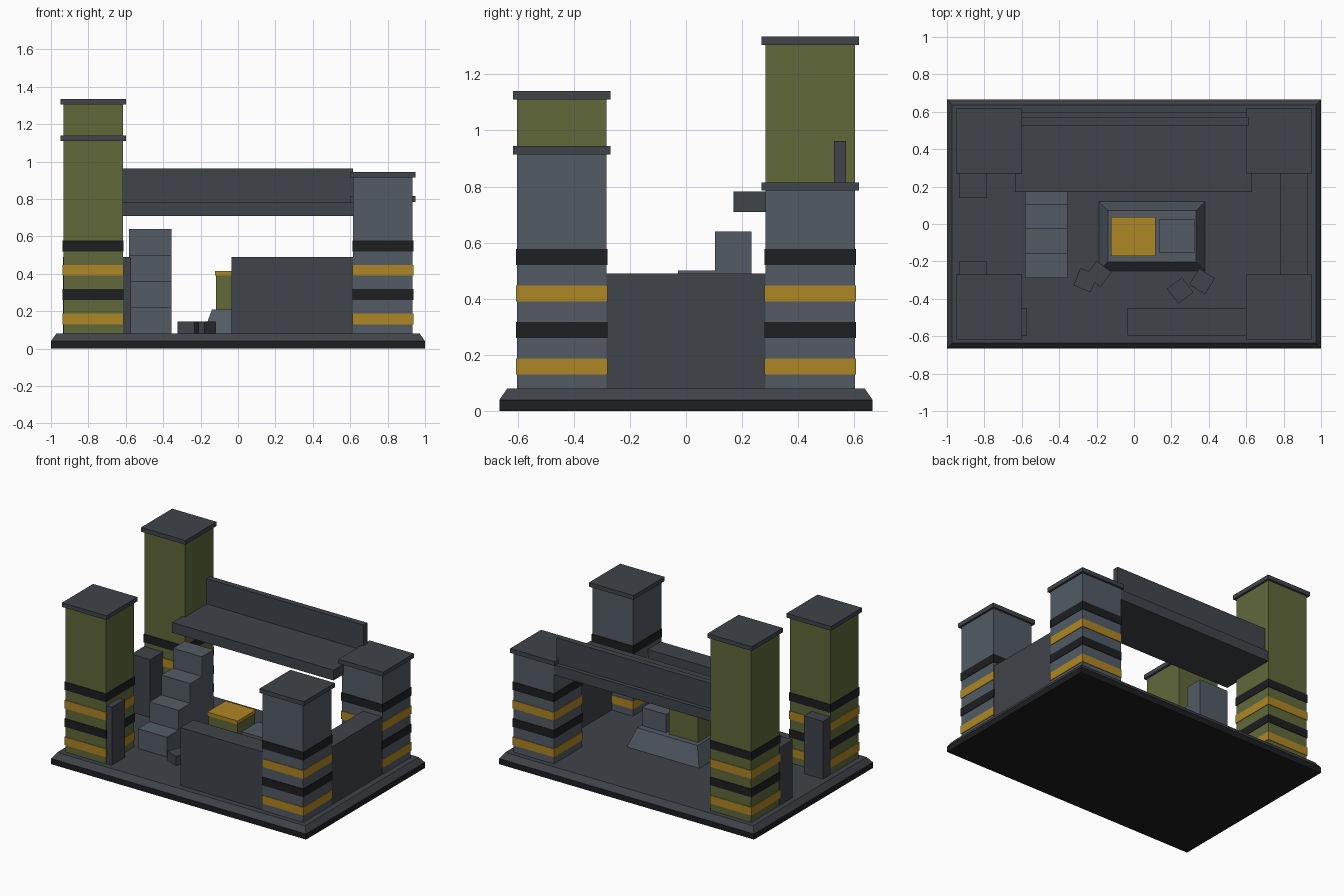
import bpy
from math import radians

if "Cube" in bpy.data.objects:
    bpy.data.objects.remove(bpy.data.objects["Cube"])


def material(name, r, g, b):
    m = bpy.data.materials.new(name)
    m.diffuse_color = (r, g, b, 1)
    m.use_nodes = True
    m.node_tree.nodes["Principled BSDF"].inputs["Base Color"].default_value = m.diffuse_color
    return m


GREY = material("grey", 0.085, 0.105, 0.13)
DARK = material("dark_grey", 0.05, 0.057, 0.067)
BLACK = material("black", 0.012, 0.013, 0.015)
OLIVE = material("olive", 0.115, 0.14, 0.042)
YELLOW = material("yellow", 0.42, 0.24, 0.018)


def frustum(name, mat, x, y, z, inset=0.0, turn=0.0):
    """Box over the ranges x, y, z whose top is drawn in by inset."""
    cx, cy = sum(x) / 2, sum(y) / 2
    hx, hy = (x[1] - x[0]) / 2, (y[1] - y[0]) / 2
    verts = []
    for h, d in ((z[0], 0), (z[1], inset)):
        verts += [(sx * (hx - d), sy * (hy - d), h)
                  for sx, sy in ((-1, -1), (1, -1), (1, 1), (-1, 1))]
    faces = [(3, 2, 1, 0), (4, 5, 6, 7)]
    faces += [(i, (i + 1) % 4, (i + 1) % 4 + 4, i + 4) for i in range(4)]
    mesh = bpy.data.meshes.new(name)
    mesh.from_pydata(verts, [], faces)
    mesh.materials.append(mat)
    ob = bpy.data.objects.new(name, mesh)
    ob.location = (cx, cy, 0)
    ob.rotation_euler.z = radians(turn)
    bpy.context.collection.objects.link(ob)
    return ob


def square(name, mat, cx, cy, half, z):
    return frustum(name, mat, (cx - half, cx + half), (cy - half, cy + half), z)


FLOOR = 0.08

# Base plate with chamfered upper rim
frustum("base_slab", BLACK, (-1, 1), (-0.665, 0.665), (0, 0.04))
frustum("base_floor", DARK, (-1, 1), (-0.665, 0.665), (0.04, FLOOR), 0.028)

# Corner towers with hazard bands and caps
towers = (("front_left", -1, -1, 1.11, OLIVE), ("front_right", 1, -1, 0.915, GREY),
          ("back_left", -1, 1, 1.305, OLIVE), ("back_right", 1, 1, 0.785, GREY))
for name, sx, sy, top, mat in towers:
    x, y = sx * 0.774, sy * 0.443
    square(name + "_tower", mat, x, y, 0.159, (FLOOR, top))
    square(name + "_cap", DARK, x, y, 0.174, (top, top + 0.03))
    for i in range(4):
        z = 0.13 + 0.13 * i
        square(f"{name}_band_{i + 1}", (YELLOW, BLACK)[i % 2], x, y, 0.163, (z, z + 0.058))

# Perimeter walls, with broken stubs at the left and front left
WALL = (FLOOR, 0.49)
frustum("right_wall", DARK, (0.78, 0.93), (-0.29, 0.29), WALL)
frustum("front_wall", DARK, (-0.035, 0.62), (-0.595, -0.45), WALL)
frustum("front_wall_stub", DARK, (-0.63, -0.572), (-0.595, -0.45), WALL)
frustum("left_wall_front_stub", DARK, (-0.935, -0.787), (-0.29, -0.2), WALL)
frustum("left_wall_back_stub", DARK, (-0.935, -0.787), (0.14, 0.29), WALL)

# Raised back walkway and parapet
frustum("walkway", DARK, (-0.635, 0.63), (0.17, 0.6), (0.71, 0.783))
frustum("walkway_parapet", DARK, (-0.62, 0.615), (0.527, 0.57), (0.783, 0.962))

# Stairs
for i in range(4):
    y = -0.29 + 0.131 * i
    frustum(f"stair_{i + 1}", GREY, (-0.582, -0.355), (y, y + 0.131),
            (FLOOR, FLOOR + 0.14 * (i + 1)))

# Central console on a sloped plinth
frustum("console_plinth", GREY, (-0.187, 0.38), (-0.25, 0.12), (FLOOR, 0.21), 0.048)
frustum("console_body", OLIVE, (-0.117, 0.11), (-0.165, 0.032), (0.21, 0.39))
frustum("console_lid", YELLOW, (-0.123, 0.116), (-0.17, 0.037), (0.39, 0.415))
frustum("console_side_box", GREY, (0.137, 0.323), (-0.155, 0.028), (0.21, 0.34))

# Loose blocks on the floor
blocks = ((-0.259, -0.3, -22), (-0.19, -0.267, -37), (0.247, -0.356, 37), (0.364, -0.307, -32))
for i, (x, y, turn) in enumerate(blocks):
    ob = square(f"loose_block_{i + 1}", DARK, x, y, 0.05, (FLOOR, 0.145))
    ob.rotation_euler.z = radians(turn)
